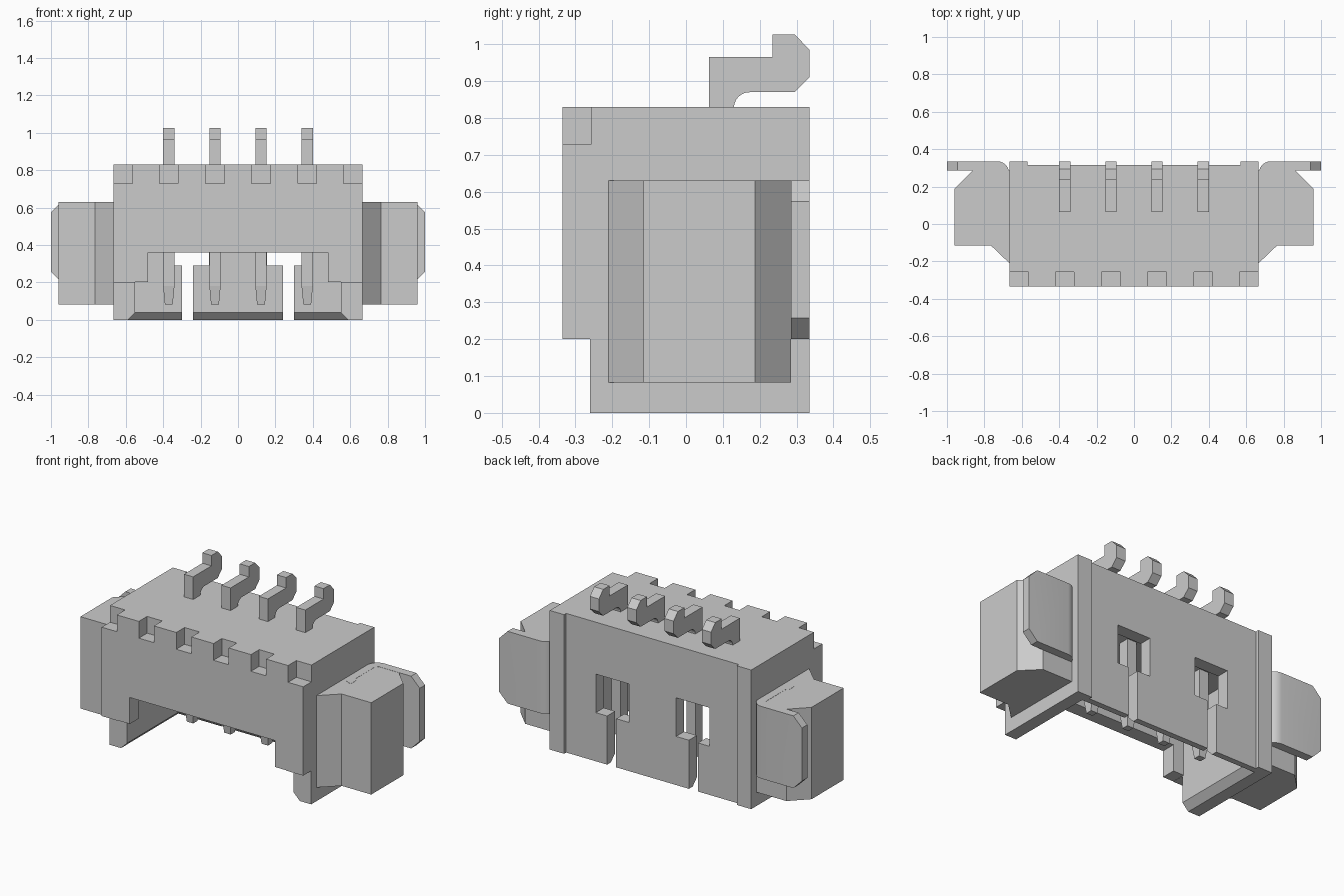
import bpy, bmesh, math
from mathutils import Vector

if "Cube" in bpy.data.objects:
    bpy.data.objects.remove(bpy.data.objects["Cube"])


def prism(name, pts, lo, hi, axis):
    """Extrude a profile: (y, z) points along x, or (x, y) points along z."""
    bm = bmesh.new()
    place = (lambda a, b, t: (t, a, b)) if axis == 'x' else (lambda a, b, t: (a, b, t))
    ends = [[bm.verts.new(place(a, b, t)) for a, b in pts] for t in (lo, hi)]
    bm.faces.new(ends[0])
    bm.faces.new(ends[1])
    for i in range(len(pts)):
        j = (i + 1) % len(pts)
        bm.faces.new((ends[0][i], ends[0][j], ends[1][j], ends[1][i]))
    bmesh.ops.recalc_face_normals(bm, faces=bm.faces)
    mesh = bpy.data.meshes.new(name)
    bm.to_mesh(mesh)
    bm.free()
    ob = bpy.data.objects.new(name, mesh)
    bpy.context.collection.objects.link(ob)
    return ob


def box(name, x0, x1, y0, y1, z0, z1):
    return prism(name, [(y0, z0), (y1, z0), (y1, z1), (y0, z1)], x0, x1, 'x')


def arc(cx, cy, r, a0, a1, n=6):
    return [(cx + r * math.cos(math.radians(a0 + (a1 - a0) * i / n)),
             cy + r * math.sin(math.radians(a0 + (a1 - a0) * i / n))) for i in range(n + 1)]


def edit(ob, fn):
    bm = bmesh.new()
    bm.from_mesh(ob.data)
    fn(bm)
    bmesh.ops.recalc_face_normals(bm, faces=bm.faces)
    bm.to_mesh(ob.data)
    bm.free()


def activate(ob):
    bpy.ops.object.select_all(action='DESELECT')
    ob.select_set(True)
    bpy.context.view_layer.objects.active = ob


def cut(target, cutter):
    mod = target.modifiers.new("cut", 'BOOLEAN')
    mod.operation = 'DIFFERENCE'
    mod.solver = 'EXACT'
    mod.object = cutter
    activate(target)
    bpy.ops.object.modifier_apply(modifier=mod.name)
    bpy.data.objects.remove(cutter)


PIN_X = [-0.37, -0.123, 0.123, 0.37]

# Housing block with the stepped lower front
housing = prism("housing", [(-0.26, 0), (0.335, 0), (0.335, 0.83), (-0.335, 0.83),
                            (-0.335, 0.2), (-0.26, 0.2)], -0.665, 0.665, 'x')

# Inner cavity, open at the bottom and lower front
cut(housing, prism("cavity", [(-0.5, -0.1), (0.24, -0.1), (0.24, 0.6), (-0.25, 0.6),
                              (-0.25, 0.202), (-0.5, 0.202)], -0.55, 0.55, 'x'))

# Chamfered rim around the bottom opening
rim = box("rim", -0.63, 0.63, -0.6, 0.32, -0.04, 0.05)
for v in rim.data.vertices:
    if v.co.z > 0:
        v.co.x = math.copysign(0.54, v.co.x)
        if v.co.y > 0:
            v.co.y = 0.23
cut(housing, rim)

# Raised opening in the front wall, shallow recess on the back
cut(housing, box("front_opening", -0.48, 0.48, -0.5, -0.2, -0.1, 0.36))
cut(housing, box("back_recess", -0.57, 0.57, 0.315, 0.5, -0.1, 1.0))

# Back windows with slots running down to the rim
for s in (-1, 1):
    w = sorted((s * 0.155, s * 0.375))
    n = sorted((s * 0.24, s * 0.30))
    cut(housing, box("window", *w, 0.2, 0.5, 0.29, 0.52))
    cut(housing, box("slot", *n, 0.2, 0.5, -0.1, 0.35))

# Notches along the top front edge
for x0, x1 in [(x - 0.05, x + 0.05) for x in PIN_X] + [(-0.8, -0.565), (0.565, 0.8)]:
    cut(housing, box("notch", x0, x1, -0.5, -0.257, 0.73, 1.0))

# Contact pins: bent solder tail on top, tapered tip inside the cavity
pin_profile = ([(0.063, 0.18), (0.063, 0.965), (0.235, 0.965), (0.235, 1.027),
                (0.295, 1.027), (0.335, 0.985), (0.335, 0.91), (0.295, 0.87)]
               + arc(0.172, 0.828, 0.042, 90, 180) + [(0.13, 0.18)])


def taper_tip(bm):
    face = min(bm.faces, key=lambda f: f.calc_center_median().z)
    new = bmesh.ops.extrude_discrete_faces(bm, faces=[face])["faces"][0]
    c = new.calc_center_median()
    for v in new.verts:
        v.co = Vector((c.x + (v.co.x - c.x) * 0.7, c.y + (v.co.y - c.y) * 0.6, 0.083))


for i, x in enumerate(PIN_X):
    pin = prism(f"contact_pin_{i + 1}", pin_profile, x - 0.03, x + 0.03, 'x')
    edit(pin, taper_tip)

# Side wings
wing = prism("side_wings", [(0.65, -0.225), (0.765, -0.115), (0.96, -0.115), (0.96, 0.187),
                            (0.862, 0.285), (0.65, 0.285)], 0.082, 0.63, 'z')

# Bent metal solder tabs set into the wings
tab = prism("solder_tabs", [(1.0, 0.335)] + arc(0.731, 0.271, 0.064, 90, 180)
            + arc(0.731, 0.085, 0.064, 180, 270)
            + [(0.731, 0.07), (0.715, 0.085), (0.715, 0.27), (0.731, 0.285), (1.0, 0.285)],
            0.2, 0.631, 'z')


def chamfer_tab(bm):
    edges = [e for e in bm.edges if all(v.co.x > 0.999 for v in e.verts)
             and abs(e.verts[0].co.z - e.verts[1].co.z) < 0.001]
    bmesh.ops.bevel(bm, geom=edges, offset=0.057, segments=1, affect='EDGES', profile=0.5)


edit(tab, chamfer_tab)
for ob in (wing, tab):
    ob.modifiers.new("mirror", 'MIRROR').use_clip = False
activate(tab)
bpy.ops.object.shade_smooth_by_angle(angle=math.radians(30))
